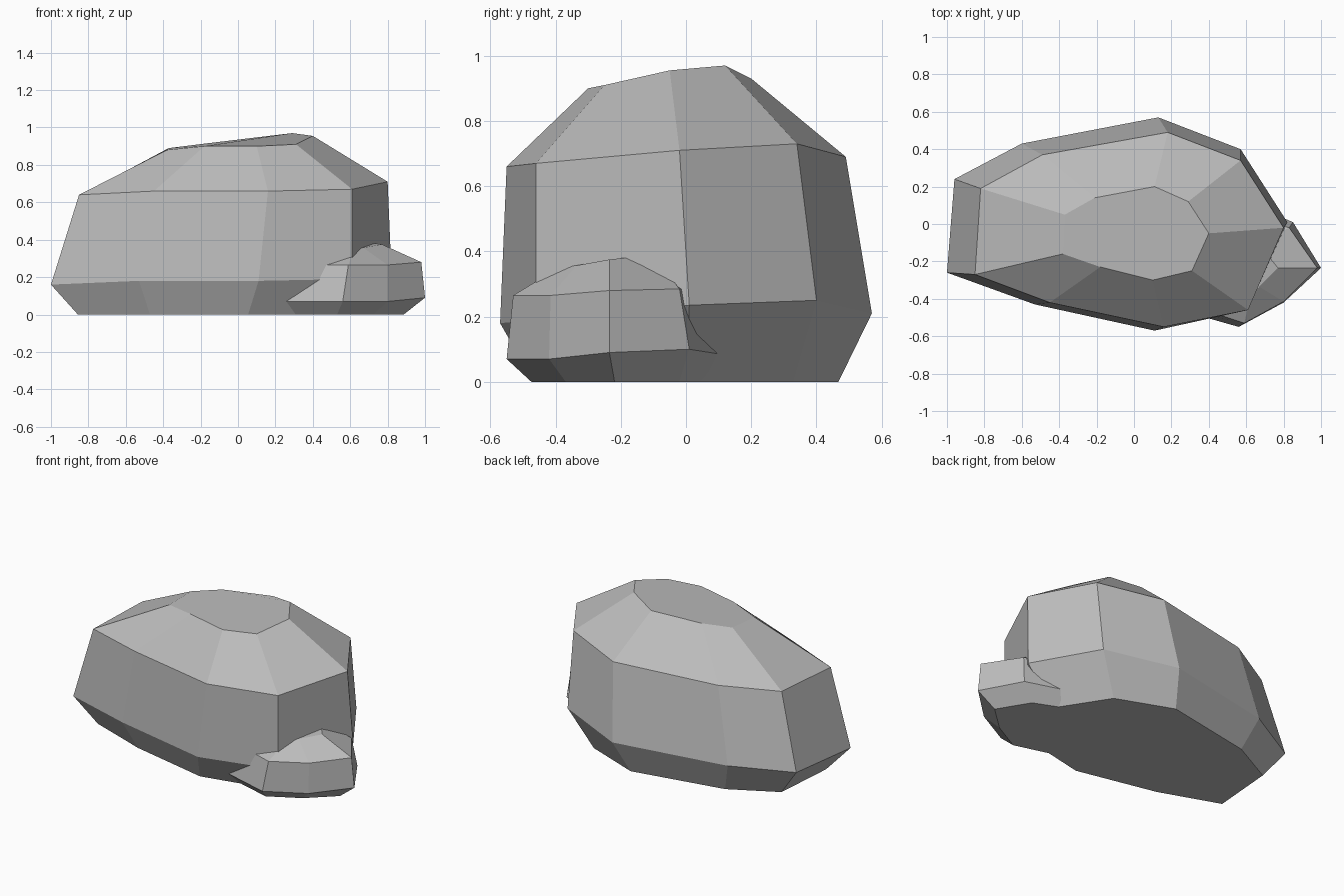
import bpy
import bmesh
from mathutils import Vector

default_cube = bpy.data.objects.get("Cube")
if default_cube:
    bpy.data.objects.remove(default_cube, do_unlink=True)


def make_material(name, colour):
    material = bpy.data.materials.new(name)
    material.use_nodes = True
    material.diffuse_color = colour
    shader = next(n for n in material.node_tree.nodes if n.type == "BSDF_PRINCIPLED")
    shader.inputs["Base Color"].default_value = colour
    shader.inputs["Roughness"].default_value = 0.9
    return material


def footprint(ring, centre, scale):
    """Shrink a ring towards a centre and drop it onto the ground."""
    middle = Vector(centre)
    points = []
    for x, y, z in ring:
        flat = middle + (Vector((x, y)) - middle) * scale
        points.append((flat.x, flat.y, 0))
    return points


def make_boulder(name, rings, material):
    """Skin a stack of rings, listed from the ground up, and cap both ends."""
    bm = bmesh.new()
    loops = [[bm.verts.new(point) for point in ring] for ring in rings]
    count = len(loops[0])
    for lower, upper in zip(loops, loops[1:]):
        for i in range(count):
            j = (i + 1) % count
            bm.faces.new((lower[i], lower[j], upper[j], upper[i]))
    bm.faces.new(list(reversed(loops[0])))
    bm.faces.new(loops[-1])
    bmesh.ops.recalc_face_normals(bm, faces=bm.faces[:])
    mesh = bpy.data.meshes.new(name)
    bm.to_mesh(mesh)
    bm.free()
    mesh.materials.append(material)
    boulder = bpy.data.objects.new(name, mesh)
    bpy.context.collection.objects.link(boulder)
    return boulder


stone = make_material("stone_grey", (0.5, 0.5, 0.5, 1))

# Large boulder: widest belt, shoulder and tilted crown
belt = [(-1, -.26, .16), (-.53, -.43, .18), (.11, -.57, .18),
        (.61, -.46, .19), (.82, .01, .235), (.57, .4, .25),
        (.13, .57, .21), (-.6, .43, .2), (-.96, .24, .18)]
shoulder = [(-.85, -.27, .64), (-.45, -.42, .66), (.16, -.55, .66),
            (.61, -.46, .67), (.8, -.02, .71), (.57, .34, .73),
            (.18, .49, .69), (-.49, .37, .67), (-.82, .19, .65)]
crown = [(-.38, -.16, .88), (-.18, -.23, .9), (.1, -.3, .9),
         (.31, -.25, .91), (.4, -.05, .955), (.29, .12, .97),
         (.11, .2, .93), (-.21, .14, .91), (-.37, .05, .89)]
make_boulder("large_boulder",
             [footprint(belt, (-.2, 0), .82), belt, shoulder, crown], stone)

# Small boulder: partly buried in the right end of the large one
belt = [(.56, -.55, .07), (.8, -.42, .07), (1, -.235, .09),
        (.85, .01, .1), (.4, .2, .07), (.1, -.42, .07)]
shoulder = [(.59, -.53, .265), (.8, -.415, .265), (.98, -.235, .28),
            (.83, -.02, .285), (.4, .1, .28), (.2, -.4, .26)]
crown = [(.62, -.39, .35), (.67, -.335, .357), (.77, -.235, .375),
         (.66, -.1, .39), (.45, -.1, .38), (.4, -.3, .35)]
make_boulder("small_boulder",
             [footprint(belt, (.4, -.15), .81), belt, shoulder, crown], stone)
